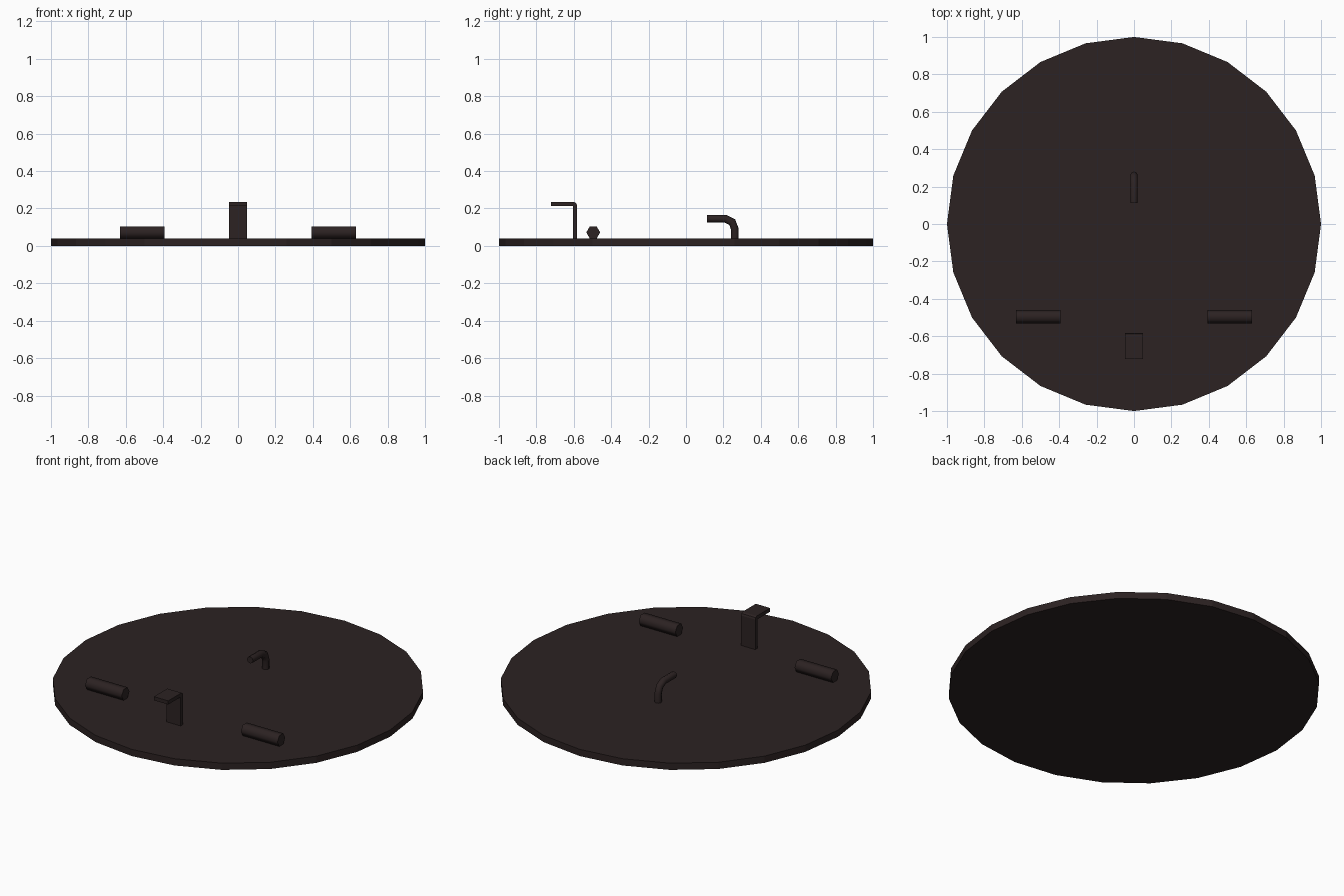
import bpy, bmesh, math
from mathutils import Vector

if "Cube" in bpy.data.objects:
    bpy.data.objects.remove(bpy.data.objects["Cube"])

mat = bpy.data.materials.new("dark brown iron")
mat.diffuse_color = (0.025, 0.016, 0.016, 1)
mat.use_nodes = True
mat.node_tree.nodes["Principled BSDF"].inputs["Base Color"].default_value = mat.diffuse_color


def finish(ob, name, smooth=None):
    ob.name = name
    ob.data.materials.clear()
    ob.data.materials.append(mat)
    if smooth:
        bpy.ops.object.select_all(action='DESELECT')
        ob.select_set(True)
        bpy.context.view_layer.objects.active = ob
        bpy.ops.object.shade_smooth_by_angle(angle=math.radians(smooth))


# round lid plate, 24 sides
bpy.ops.mesh.primitive_cylinder_add(vertices=24, radius=1, depth=0.04, location=(0, 0, 0.02))
plate = bpy.context.object
plate.rotation_euler = (0, 0, 0)
finish(plate, "lid_plate")

# two hexagonal hinge barrels with flat top and bottom
for side, name in ((-1, "left_hinge_barrel"), (1, "right_hinge_barrel")):
    bpy.ops.mesh.primitive_cylinder_add(vertices=6, radius=0.037, depth=0.24,
                                        location=(side * 0.512, -0.496, 0.072),
                                        rotation=(0, math.pi / 2, 0))
    barrel = bpy.context.object
    # local y axis carries two of the six corners
    finish(barrel, name, 65)

# bent catch plate: L profile in y-z, extruded along x
profile = [(-0.583, 0.035), (-0.583, 0.218), (-0.587, 0.228), (-0.597, 0.234),
           (-0.722, 0.234), (-0.722, 0.212), (-0.605, 0.212), (-0.605, 0.035)]
bm = bmesh.new()
face = bm.faces.new([bm.verts.new((-0.047, y, z)) for y, z in profile])
ext = bmesh.ops.extrude_face_region(bm, geom=[face])
bmesh.ops.translate(bm, vec=(0.094, 0, 0),
                    verts=[v for v in ext['geom'] if isinstance(v, bmesh.types.BMVert)])
bmesh.ops.recalc_face_normals(bm, faces=bm.faces)
mesh = bpy.data.meshes.new("catch_bracket")
bm.to_mesh(mesh)
bm.free()
bracket = bpy.data.objects.new("catch_bracket", mesh)
bpy.context.collection.objects.link(bracket)
finish(bracket, "catch_bracket")

# hook: hexagonal rings swept along a bent path
path = [Vector((0, y, z)) for y, z in
        ((0.261, 0.03), (0.261, 0.09), (0.247, 0.127), (0.212, 0.145), (0.113, 0.145))]
bm = bmesh.new()
rings = []
for i, p in enumerate(path):
    a = (path[i] - path[i - 1]).normalized() if i else (path[1] - path[0]).normalized()
    b = (path[i + 1] - path[i]).normalized() if i < len(path) - 1 else a
    t = (a + b).normalized()
    n = t.cross(Vector((1, 0, 0)))
    r = 0.02 / a.dot(t)
    rings.append([bm.verts.new(p + Vector((0.02 * math.cos(k * math.pi / 4), 0, 0))
                               + n * r * math.sin(k * math.pi / 4)) for k in range(8)])
for r0, r1 in zip(rings, rings[1:]):
    for k in range(8):
        bm.faces.new((r0[k], r0[(k + 1) % 8], r1[(k + 1) % 8], r1[k]))
bm.faces.new(rings[0])
bm.faces.new(rings[-1])
bmesh.ops.recalc_face_normals(bm, faces=bm.faces)
mesh = bpy.data.meshes.new("hook_handle")
bm.to_mesh(mesh)
bm.free()
hook = bpy.data.objects.new("hook_handle", mesh)
bpy.context.collection.objects.link(hook)
finish(hook, "hook_handle", 50)
